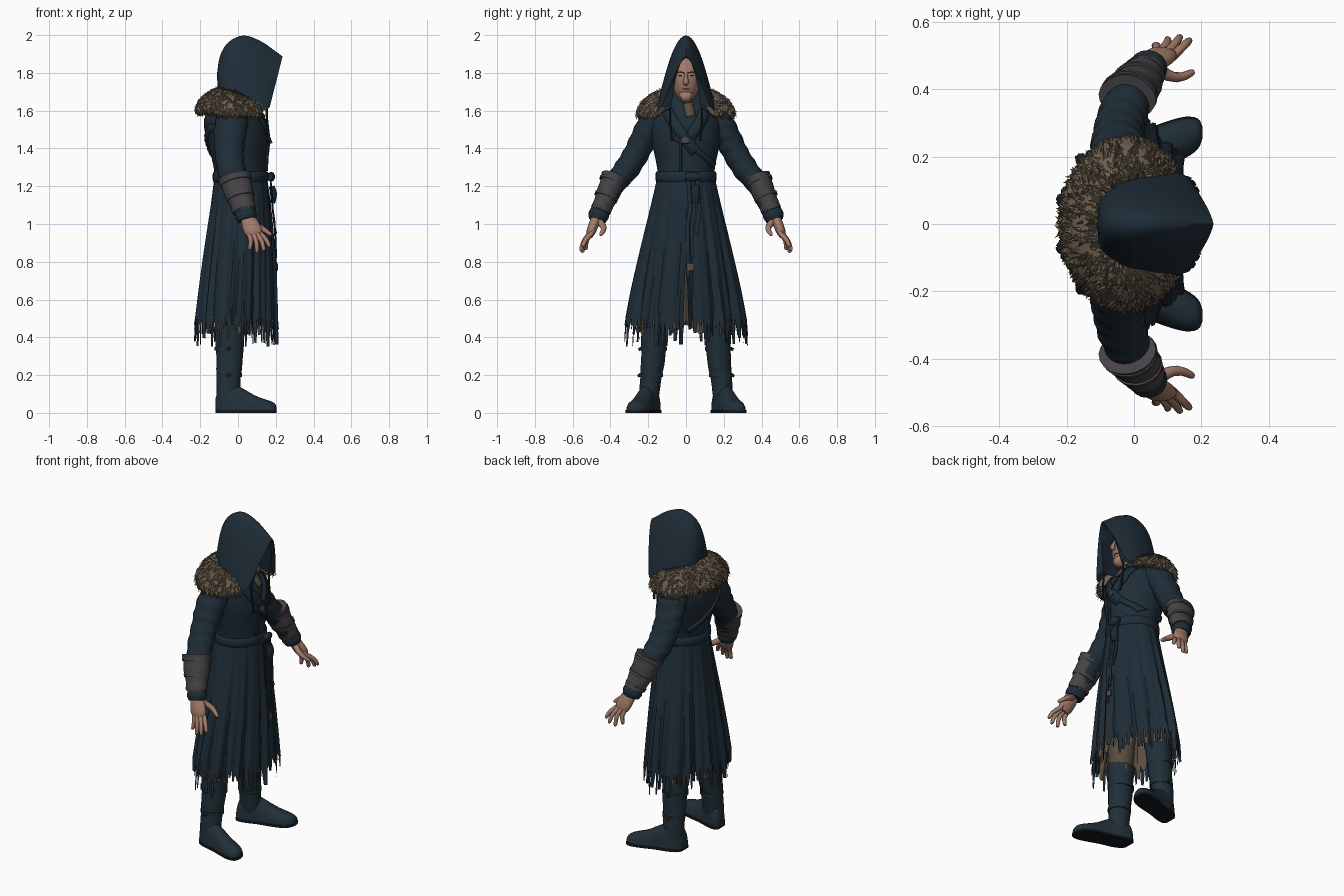
import bpy, bmesh, random
from math import sin, cos, pi, sqrt, radians
from mathutils import Vector

random.seed(4)
cube = bpy.data.objects.get("Cube")
if cube:
    bpy.data.objects.remove(cube)


def colour(name, rgb):
    m = bpy.data.materials.new(name)
    m.use_nodes = True
    m.diffuse_color = (*rgb, 1)
    m.node_tree.nodes["Principled BSDF"].inputs["Base Color"].default_value = (*rgb, 1)
    return m


NAVY = colour("navy cloth", (.0135, .026, .038))
DARK = colour("dark navy trim", (.011, .021, .03))
BOOT = colour("boot leather", (.015, .029, .039))
FUR = colour("fur brown", (.145, .11, .074))
FUR2 = colour("fur shadow brown", (.08, .06, .041))
LINEN = colour("brown linen", (.10, .075, .05))
BRACER = colour("grey leather", (.062, .055, .06))
SKIN = colour("skin", (.36, .195, .14))
SOLE = colour("black sole", (.007, .009, .011))


def finish(name, bm, *mats, angle=50):
    bmesh.ops.recalc_face_normals(bm, faces=bm.faces[:])
    me = bpy.data.meshes.new(name)
    bm.to_mesh(me)
    bm.free()
    for m in mats:
        me.materials.append(m)
    ob = bpy.data.objects.new(name, me)
    bpy.context.collection.objects.link(ob)
    bpy.ops.object.select_all(action="DESELECT")
    ob.select_set(True)
    bpy.context.view_layer.objects.active = ob
    bpy.ops.object.shade_smooth_by_angle(angle=radians(angle))
    return ob


def spline(pts, n):
    """Smooth curve through tuples of any length, n steps per span."""
    p = [Vector(q) for q in pts]
    p = [2 * p[0] - p[1]] + p + [2 * p[-1] - p[-2]]
    out = []
    for a, b, c, d in zip(p, p[1:], p[2:], p[3:]):
        for i in range(n):
            t = i / n
            out.append(.5 * (2 * b + (c - a) * t + (2 * a - 5 * b + 4 * c - d) * t * t
                             + (3 * b - a - 3 * c + d) * t ** 3))
    return out + [p[-2]]


def loft(name, rings, mat, closed=True, cap=True):
    bm = bmesh.new()
    vs = [[bm.verts.new(p) for p in r] for r in rings]
    n = len(vs[0])
    for r, s in zip(vs, vs[1:]):
        for j in range(n if closed else n - 1):
            k = (j + 1) % n
            bm.faces.new((r[j], r[k], s[k], s[j]))
    if closed and cap:
        bm.faces.new(vs[0])
        bm.faces.new(vs[-1])
    return finish(name, bm, mat)


def tube(name, pts, mat, sides=14, n=4, wrinkle=0):
    """Swept tube; every point is x, y, z, radius along x, radius across."""
    s = spline([tuple(p) + ((p[3],) if len(p) == 4 else ()) for p in pts], n)
    rings = []
    for i, q in enumerate(s):
        t = (s[min(i + 1, len(s) - 1)] - s[max(i - 1, 0)])
        t = Vector(t[:3]).normalized()
        ref = Vector((1, 0, 0)) if abs(t.x) < .9 else Vector((0, 0, 1))
        a = (ref - t * ref.dot(t)).normalized()
        b = t.cross(a)
        rings.append([])
        for u in turn(sides):
            k = 1 + wrinkle * sin(i * 1.3 + 2.5 * sin(u) + cos(2 * u))
            rings[-1].append(Vector(q[:3]) + k * (a * q[3] * cos(u) + b * q[4] * sin(u)))
    return loft(name, rings, mat)


def turn(n):
    return [2 * pi * j / n for j in range(n)]


# Body tables: height, back x, front x, half width
TORSO = spline([(1.67, -.06, .06, .07), (1.62, -.14, .10, .15), (1.55, -.18, .14, .19),
                (1.45, -.168, .158, .185), (1.35, -.14, .152, .163),
                (1.27, -.125, .15, .15), (1.2, -.13, .16, .155)], 4)
SKIRT = spline([(1.27, -.122, .15, .148), (1.1, -.145, .17, .185), (.85, -.18, .187, .242),
                (.65, -.205, .195, .285), (.5, -.222, .2, .312)], 5)


def oval(row, u, grow=0):
    z, x0, x1, w = row
    return Vector(((x0 + x1) / 2 + ((x1 - x0) / 2 + grow) * cos(u), (w + grow) * sin(u), z))


loft("coat_body", [[oval(r, u) for u in turn(40)] for r in TORSO], NAVY)


# Tattered skirt, with folds, a front slit and torn strips along the hem
def skirt(name, rows, mat, cols, amp, slit, drop, shrink):
    bm = bmesh.new()
    grid = []
    for r in rows:
        depth = (1.27 - r[0]) / .77
        g = slit * max(0, .9 - r[0])
        line = []
        for j in range(cols + 1):
            u = g + (2 * pi - 2 * g) * j / cols
            fold = amp * depth * (.6 * cos(15 * u + 1.6 * sin(3 * u)) + .4 * cos(26 * u + sin(2 * u)))
            line.append(bm.verts.new(oval(r, u, fold - shrink - .02 * depth * sin(2 * u) ** 2)))
        grid.append(line)
    for a, b in zip(grid, grid[1:]):
        for j in range(cols):
            bm.faces.new((a[j], a[j + 1], b[j + 1], b[j]))
    for j in range(0, cols, 2):
        a, m, b = grid[-1][j:j + 3]
        down = Vector((0, 0, -random.uniform(.2, 1) * drop))
        flare = Vector((a.co.x, a.co.y, 0)) * .03
        t = random.uniform(0, .4)
        c, d = (bm.verts.new(a.co.lerp(b.co, k) + down + flare) for k in (t, t + .55))
        bm.faces.new((a, m, b, d, c))
    finish(name, bm, mat, angle=35)


skirt("coat_skirt", SKIRT, NAVY, 150, .02, .1, .15, 0)
skirt("under_tunic", SKIRT[4:], LINEN, 90, .012, 0, .09, .036)


# Cloth straps that lie on the torso, given as (y, z) points
def strap(name, pts, width, mat, front=1):
    rows = []
    path = spline(pts, 8)
    for i, q in enumerate(path):
        t = (path[min(i + 1, len(path) - 1)] - path[max(i - 1, 0)]).normalized()
        row = []
        for k in (-1, 0, 1):
            y, z = q.x - t.y * k * width / 2, q.y + t.x * k * width / 2
            r = min(TORSO, key=lambda r: abs(r[0] - z))
            mid, half = (r[1] + r[2]) / 2, (r[2] - r[1]) / 2
            bulge = sqrt(max(.02, 1 - (y / r[3]) ** 2))
            row.append(Vector((mid + front * (half * bulge + .006), y, z)))
        rows.append(row)
    ob = loft(name, rows, mat, closed=False)
    m = ob.modifiers.new("thickness", "SOLIDIFY")
    m.thickness, m.offset = .01, 0


strap("right_lapel", [(-.1, 1.6), (-.06, 1.53), (0, 1.45), (.05, 1.38)], .06, NAVY)
strap("left_lapel", [(.1, 1.6), (.07, 1.53), (.02, 1.46)], .06, NAVY)
strap("shirt_front", [(.01, 1.64), (.025, 1.57)], .05, LINEN)
strap("coat_edge", [(-.03, 1.46), (-.03, 1.36), (-.03, 1.28)], .014, DARK)
strap("chest_strap", [(-.06, 1.46), (.04, 1.40), (.12, 1.34), (.145, 1.31)], .03, NAVY)
strap("back_strap", [(-.14, 1.52), (0, 1.42), (.12, 1.32)], .03, NAVY, -1)
tube("strap_clasp", [(.16, -.005, 1.455, .012, .022), (.172, -.005, 1.425, .012, .02)], BRACER, 6, 1)

# Belt, its knot and the hanging ties
belt = [(1.222, .002), (1.228, .008), (1.25, .01), (1.272, .008), (1.278, .002)]
loft("belt", [[oval((z, -.125, .152, .152), u, g) for u in turn(40)] for z, g in belt], NAVY, cap=False)
tube("belt_knot", [(.168, .0, 1.25, .016, .018), (.176, .035, 1.25, .02, .026), (.168, .07, 1.25, .016, .018)], NAVY)
tube("belt_pouch", [(.178, .05, 1.2, .015, .02), (.188, .05, 1.16, .018, .024), (.185, .05, 1.11, .012, .018)], DARK)
for i, (y, end) in enumerate([(.012, .72), (.035, .82), (.06, .95)]):
    tube(f"belt_tie_{i}", [(.172, y, 1.24, .005, .012), (.184, y + .008, 1.08, .005, .011),
                           (.195, y - .004, .98, .005, .012), (.203, y, end, .004, .01)], NAVY, 6)
tube("tie_buckle", [(.205, .025, .79, .006, .02), (.205, .025, .755, .006, .02)], LINEN, 6, 1)

# Head and face
bm = bmesh.new()
bmesh.ops.create_uvsphere(bm, u_segments=28, v_segments=18, radius=1)
for v in bm.verts:
    jaw = 1 - .12 * max(0, -v.co.z)
    v.co = Vector((.055 + .088 * v.co.x, .079 * v.co.y * jaw, 1.765 + .125 * v.co.z))
finish("head", bm, SKIN)
tube("neck", [(.02, 0, 1.58, .055), (.03, 0, 1.7, .05)], SKIN)
tube("nose", [(.137, 0, 1.80, .008, .008), (.152, 0, 1.77, .01, .011), (.158, 0, 1.75, .012, .017),
              (.144, 0, 1.738, .008, .01)], SKIN, 8)
tube("chin", [(.10, 0, 1.69, .028, .04), (.122, 0, 1.67, .022, .03), (.10, 0, 1.65, .012, .02)], SKIN)
tube("mouth", [(.128, -.02, 1.713, .002), (.139, 0, 1.715, .003), (.128, .02, 1.713, .002)], FUR2, 6)
for s, side in ((1, "left"), (-1, "right")):
    tube(side + "_brow", [(.139, s * .012, 1.80, .004), (.134, s * .03, 1.806, .004), (.119, s * .05, 1.8, .003)], FUR2, 6)
    tube(side + "_eye", [(.137, s * .02, 1.786, .002), (.134, s * .03, 1.787, .003), (.127, s * .04, 1.785, .002)], DARK, 6)

# Hood: arches from back to front, then the rim folding inwards
# (top x, top z, bottom x, bottom z, half width, roundness of the peak)
arches = spline([(-.112, 1.79, -.108, 1.735, .012, 2), (-.095, 1.89, -.1, 1.715, .07, 2.3),
                 (-.05, 1.963, -.05, 1.69, .115, 2.2), (.03, 1.998, .03, 1.65, .144, 1.95),
                 (.12, 1.968, .1, 1.61, .155, 1.75), (.195, 1.917, .145, 1.6, .148, 1.5),
                 (.236, 1.887, .168, 1.62, .128, 1.35)], 4)
arches += spline([(.215, 1.878, .16, 1.625, .078, 2.2), (.12, 1.89, .1, 1.63, .092, 2.4),
                  (.02, 1.9, .02, 1.66, .09, 2.4)], 2)
rings = []
for tx, tz, bx, bz, w, peak in arches:
    ring = []
    for j in range(33):
        y = sin((j / 16 - 1) * pi / 2)
        h = 1 - abs(y) ** peak
        ring.append(Vector((bx + (tx - bx) * h, w * y, bz + (tz - bz) * h)))
    rings.append(ring)
loft("hood", rings, NAVY, closed=False)
loft("hood_drape", [[oval(r, u) for u in turn(32)] for r in
                    [(1.72, -.09, .06, .09), (1.67, -.10, .08, .11), (1.6, -.13, .1, .14)]], NAVY)


# Fur collar: a tilted horseshoe covered in tufts
def fur_point(t, p, k=1):
    u = radians(42 + 276 * t)
    taper = .65 + .35 * min(1, 5 * t, 5 * (1 - t))
    r = k * taper * .066 * cos(p)
    return Vector((-.01 + (.143 + r) * cos(u), (.192 + r) * sin(u),
                   1.632 - .02 * cos(u) + k * taper * (.045 * sin(p) - .045 * cos(p))))


loft("fur_collar", [[fur_point(i / 40, p) for p in turn(16)] for i in range(41)], FUR)
bm = bmesh.new()
for i in range(1500):
    t, p = random.random(), random.uniform(-1.3, 2.8)
    root = fur_point(t, p)
    out = (fur_point(t, p, 1.3) - root).normalized()
    flow = (fur_point(t, p - .3) - root).normalized()
    along = (fur_point(t + .02, p) - fur_point(t - .02, p)).normalized()
    tip = root + (out * .4 + flow * .9 + along * random.uniform(-.6, .6)) * random.uniform(.018, .04)
    base = [bm.verts.new(root + d) for d in (along * .008, along * -.008, out * .007)]
    top = bm.verts.new(tip)
    dark = random.random() < .25
    for a, b in ((0, 1), (1, 2), (2, 0)):
        bm.faces.new((base[a], base[b], top)).material_index = int(dark)
finish("fur_tufts", bm, FUR, FUR2, angle=20)

# Limbs, mirrored across the body
for s, side in ((1, "left_"), (-1, "right_")):
    def limb(name, pts, *args, **kw):
        return tube(side + name, [(p[0], s * p[1], *p[2:]) for p in pts], *args, **kw)

    limb("hood_cord", [(.15, .085, 1.62, .007), (.155, .085, 1.54, .006), (.165, .075, 1.44, .008)], DARK, 6)
    limb("sleeve", [(-.02, .12, 1.59, .08), (-.035, .18, 1.53, .086, .074), (-.045, .225, 1.45, .083, .07),
                    (-.045, .265, 1.37, .076, .067), (-.035, .315, 1.29, .074, .066), (-.01, .378, 1.21, .066, .058),
                    (.04, .455, 1.07, .05)], NAVY, 24, 6, wrinkle=.035)
    limb("bracer", [(-.02, .378, 1.25, .086, .07), (.0, .405, 1.18, .078, .062), (.025, .44, 1.1, .064, .054),
                    (.035, .455, 1.065, .06, .052)], BRACER, 20, wrinkle=.03)
    for i, (x, y, z, r) in enumerate([(-.014, .386, 1.23, .084), (.01, .42, 1.15, .074), (.028, .446, 1.085, .063)]):
        limb(f"bracer_band_{i}", [(x, y, z, r + .003, r * .87), (x + .004, y + .006, z - .014, r, r * .86)], BRACER, 20, 1)
    limb("cuff", [(.033, .455, 1.07, .05), (.042, .463, 1.045, .058, .055), (.048, .47, 1.02, .05, .046)], NAVY, 16)
    # Hand with four fingers and a thumb
    limb("palm", [(.042, .468, 1.05, .03, .027), (.06, .483, 1.01, .044, .028), (.08, .501, .965, .048, .025),
                  (.09, .51, .935, .036, .016)], SKIN)
    for i, (kx, ky, tx, ty, tz) in enumerate([(.118, .5, .164, .545, .885), (.1, .51, .136, .555, .866),
                                              (.08, .512, .1, .548, .855), (.058, .508, .062, .53, .87)]):
        limb(f"finger_{i}", [(kx - .01, ky - .008, .975, .013), (kx, ky, .95, .0135),
                             ((kx + tx) / 2 + .008, (ky + ty) / 2 + .008, (.95 + tz) / 2, .0125),
                             (tx, ty, tz, .01), (tx, ty, tz - .006, .003)], SKIN, 8, 3)
    limb("thumb", [(.06, .465, 1.02, .02), (.105, .44, .99, .017), (.14, .437, .968, .014), (.172, .45, .945, .01),
                   (.178, .452, .94, .003)], SKIN, 8, 3)
    # Trousers, boot shaft, straps, foot and sole
    limb("trouser_leg", [(.0, .09, 1.05, .09), (-.02, .125, .75, .085), (-.04, .165, .4, .066)], LINEN)
    limb("boot_shaft", [(-.04, .16, .47, .08, .074), (-.043, .168, .4, .076, .07), (-.045, .175, .28, .07, .064),
                        (-.05, .187, .18, .064, .057), (-.05, .2, .05, .062, .052)], BOOT, 18, wrinkle=.015)
    for z, y, r in ((.2, .184, .068), (.34, .171, .077)):
        limb(f"boot_strap_{int(z * 100)}", [(-.047, y, z + .01, r, r * .92), (-.047, y, z - .01, r, r * .92)], BOOT, 18, 1)
        limb(f"boot_buckle_{int(z * 100)}", [(-.05, y + r * .85, z, .012), (-.05, y + r + .004, z - .005, .008)], BOOT, 6, 1)
    foot = spline([(-.118, .03, .08), (-.1, .05, .13), (-.05, .058, .16), (.02, .055, .132), (.09, .06, .092),
                   (.15, .059, .07), (.19, .042, .054), (.204, .012, .032)], 3)

    def foot_at(x, y, z):
        return Vector((x, s * (.213 + .29 * x + y), z))

    loft(side + "boot_foot", [[foot_at(x, w * cos(u), .012 + max(0, sin(u)) ** .8 * (h - .012)) for u in turn(20)]
                              for x, w, h in foot], BOOT)
    loft(side + "boot_sole", [[foot_at(x, k * (w + .003), z) for k, z in ((-1, 0), (1, 0), (1, .015), (-1, .015))]
                              for x, w, h in foot], SOLE)
